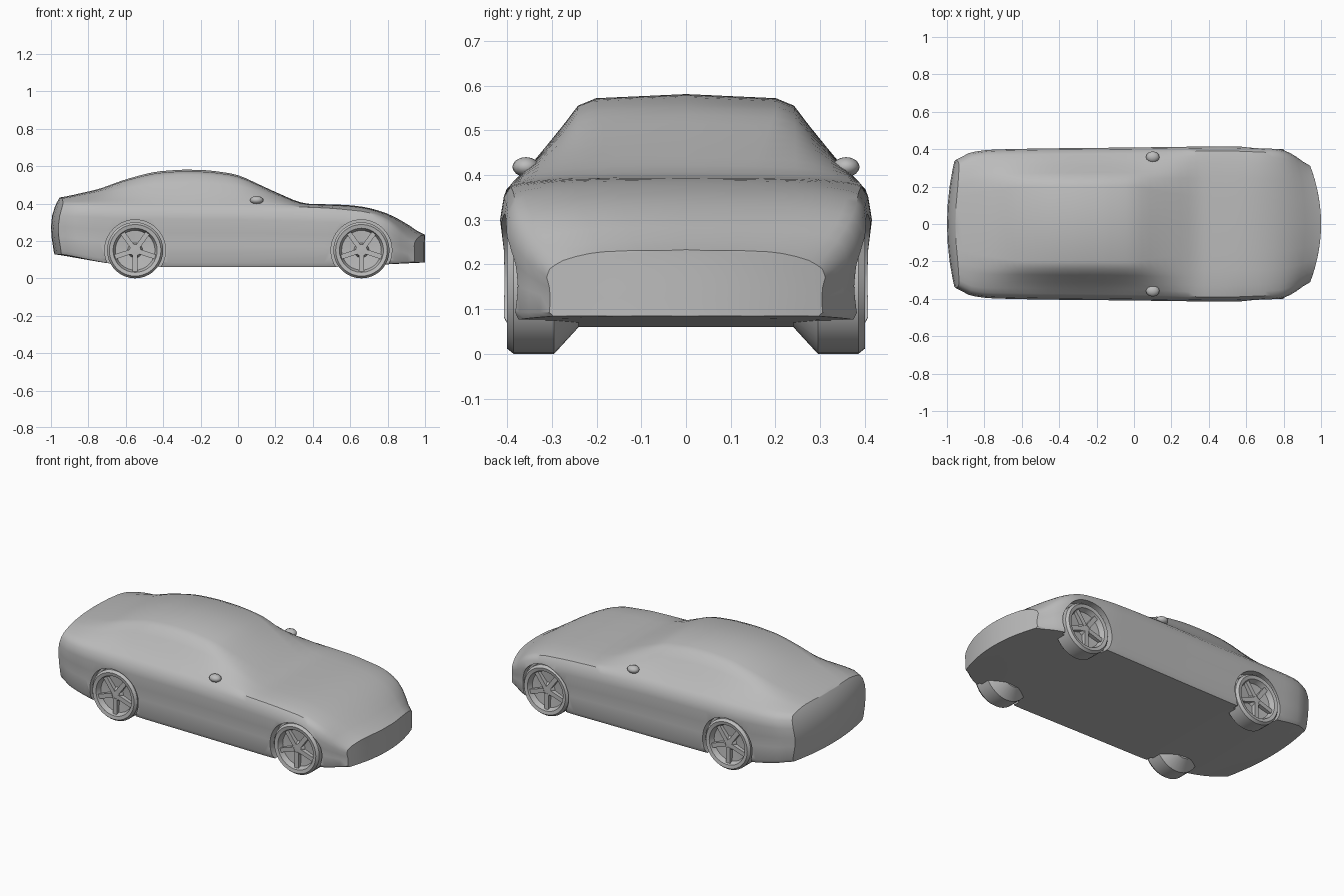
import bpy, bmesh, math
from mathutils import Matrix, Vector

default = bpy.data.objects.get("Cube")
if default:
    bpy.data.objects.remove(default, do_unlink=True)

# Single grey paint
paint = bpy.data.materials.new("grey_paint")
paint.use_nodes = True
grey = (0.5, 0.5, 0.5, 1)
paint.diffuse_color = grey
paint.node_tree.nodes["Principled BSDF"].inputs["Base Color"].default_value = grey


def clamp(value):
    return max(0.0, min(1.0, value))


def lerp_keys(keys, x):
    """Read a piecewise linear curve given as (x, value) pairs."""
    if x <= keys[0][0]:
        return keys[0][1]
    for (xa, va), (xb, vb) in zip(keys, keys[1:]):
        if x <= xb:
            return va + (vb - va) * (x - xa) / (xb - xa)
    return keys[-1][1]


def curve(keys, x, soft=0.035):
    """Same curve with its corners rounded."""
    return sum(lerp_keys(keys, x + d) for d in (-soft, 0, soft)) / 3


def loft(bm, rings):
    """Skin a row of closed rings and merge collapsed points."""
    loops = [[bm.verts.new(p) for p in ring] for ring in rings]
    for a, b in zip(loops, loops[1:]):
        for i in range(len(a)):
            j = (i + 1) % len(a)
            bm.faces.new((a[i], a[j], b[j], b[i]))
    bmesh.ops.remove_doubles(bm, verts=bm.verts, dist=0.0005)
    bmesh.ops.recalc_face_normals(bm, faces=bm.faces)


def finish(bm, name, angle=35):
    mesh = bpy.data.meshes.new(name)
    bm.to_mesh(mesh)
    bm.free()
    mesh.materials.append(paint)
    obj = bpy.data.objects.new(name, mesh)
    bpy.context.collection.objects.link(obj)
    smooth(obj, angle)
    return obj


def smooth(obj, angle):
    bpy.ops.object.select_all(action='DESELECT')
    obj.select_set(True)
    bpy.context.view_layer.objects.active = obj
    bpy.ops.object.shade_smooth_by_angle(angle=math.radians(angle))


# Body curves along the length
roof_line = [(-1, .43), (-.75, .478), (-.6, .53), (-.45, .57), (-.3, .582),
             (-.15, .578), (0, .555), (.17, .475), (.34, .4), (.6, .392),
             (.7, .378), (.8, .348), (.9, .295), (1, .225)]
shoulder_line = [(-1, .4), (0, .395), (.5, .375), (.7, .355), (.85, .305), (1, .19)]
floor_line = [(-1, .13), (-.7, .08), (-.4, .06), (.5, .06), (.8, .075), (1, .085)]
half_width = [(-1, .33), (-.94, .375), (-.8, .393), (-.5, .4), (0, .405),
              (.5, .412), (.8, .4), (.9, .37), (1, .3)]
cabin_share = [(-1, .2), (-.6, 1), (0, 1), (.32, 0)]

# Upper profiles: share of width, share of height above the shoulder
deck_shape = [(.95, 0), (.89, .3), (.8, .55), (.7, .75), (.6, .86), (.35, .96), (0, 1)]
cabin_shape = [(.93, 0), (.86, .15), (.78, .36), (.68, .63), (.6, .86), (.5, .95), (0, 1)]


def body_ring(x, squeeze=1.0):
    top, shoulder = curve(roof_line, x), curve(shoulder_line, x)
    low, w, mix = curve(floor_line, x), curve(half_width, x), curve(cabin_share, x)
    side = shoulder - low
    half = [(0, low), (w * .5, low), (w * .96, low), (w * .99, low + side * .07),
            (w * .985, low + side * .35), (w * .99, low + side * .55),
            (w * 1.01, low + side * .76), (w * .99, low + side * .92)]
    for (da, dv), (ca, cv) in zip(deck_shape, cabin_shape):
        share, rise = da + (ca - da) * mix, dv + (cv - dv) * mix
        half.append((w * share, shoulder + (top - shoulder) * rise))
    outline = half + [(-y, z) for y, z in half[-2:0:-1]]
    ring = []
    for y, z in outline:
        y *= squeeze
        end = clamp((abs(x) - .6) / .4) ** 2
        if x > 0:  # nose is bowed in plan
            shift = -.6 * y * y * end
        else:      # tail is bowed and leans forward at the top
            lean = 2.0 if z > .28 else .8
            shift = (.35 * y * y + lean * (z - .28) ** 2) * end
        ring.append((x + shift, y, z))
    return ring


# Body shell, with bowed end panels closing the nose and tail
steps = 48
caps = (0, .3, .6, .85)
rings = [body_ring(-1, s) for s in caps]
rings += [body_ring(-1 + 2 * i / steps) for i in range(steps + 1)]
rings += [body_ring(1, s) for s in reversed(caps)]
bm = bmesh.new()
loft(bm, rings)
body = finish(bm, "car_body")

# Wheel arches cut into the sides
wheel_spots = [(x, side) for x in (-.55, .66) for side in (-1, 1)]
bm = bmesh.new()
for x, side in wheel_spots:
    bmesh.ops.create_cone(
        bm, cap_ends=True, segments=40, radius1=.163, radius2=.163, depth=.2,
        matrix=Matrix.Translation((x, side * .45, .15)) @ Matrix.Rotation(math.pi / 2, 4, 'X'))
cutter = finish(bm, "arch_cutter")
cutter.hide_render = True
cut = body.modifiers.new("arches", 'BOOLEAN')
cut.operation = 'DIFFERENCE'
cut.solver = 'EXACT'
cut.object = cutter
bpy.context.view_layer.objects.active = body
bpy.ops.object.modifier_apply(modifier=cut.name)
bpy.data.objects.remove(cutter, do_unlink=True)
smooth(body, 35)

# Wheels: lathed tyre and dished rim (radius, distance from centre line)
wheel_shape = [(0, .24), (.09, .24), (.15, .295), (.15, .385), (.138, .4), (.118, .396),
               (.106, .366), (.04, .36), (.03, .382), (0, .384)]
segments = 36
for x, side in wheel_spots:
    bm = bmesh.new()
    loft(bm, [[(x + r * math.cos(a), side * y, .15 + r * math.sin(a))
               for a in (math.tau * i / segments for i in range(segments))]
              for r, y in wheel_shape])
    # Five spokes
    for i in range(5):
        turn = Matrix.Rotation(math.tau * i / 5 + math.pi / 2, 4, 'Y')
        place = Matrix.Translation((x, side * .372, .15)) @ turn
        bmesh.ops.create_cube(
            bm, size=1, matrix=place @ Matrix.Translation((.066, 0, 0))
            @ Matrix.Diagonal((.094, .026, .026, 1)))
    label = ("front" if x > 0 else "rear") + ("_left" if side > 0 else "_right")
    finish(bm, label + "_wheel")

# Door mirrors
for side, label in ((1, "left"), (-1, "right")):
    bm = bmesh.new()
    bmesh.ops.create_uvsphere(
        bm, u_segments=16, v_segments=8, radius=1,
        matrix=Matrix.Translation((.1, side * .358, .418))
        @ Matrix.Diagonal((.036, .03, .022, 1)))
    finish(bm, label + "_mirror", 60)
